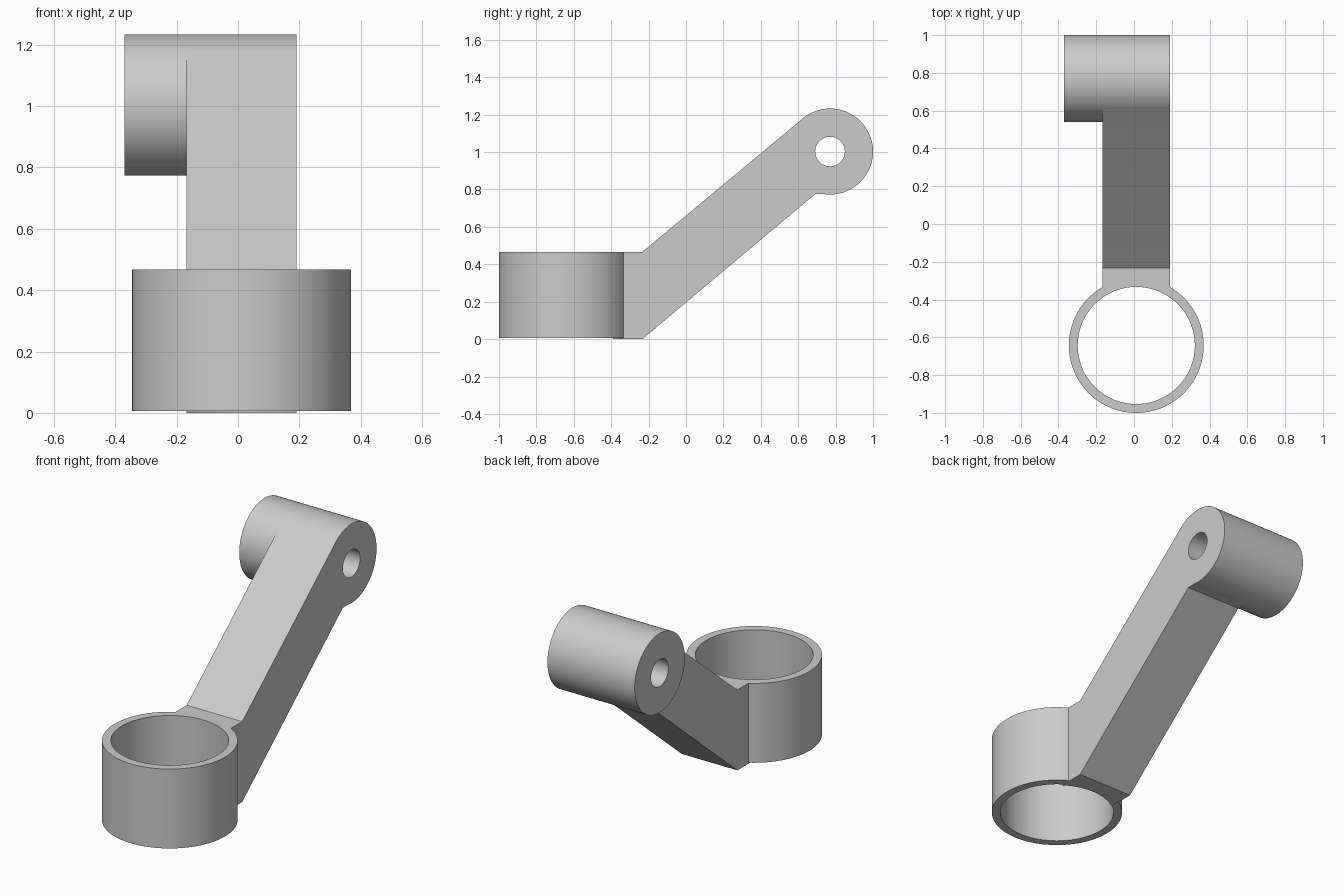
import bpy, bmesh, math
from mathutils import Matrix

if "Cube" in bpy.data.objects:
    bpy.data.objects.remove(bpy.data.objects["Cube"])


def make_object(name, bm):
    bmesh.ops.recalc_face_normals(bm, faces=bm.faces[:])
    mesh = bpy.data.meshes.new(name)
    bm.to_mesh(mesh)
    bm.free()
    obj = bpy.data.objects.new(name, mesh)
    bpy.context.collection.objects.link(obj)
    return obj


def cylinder(name, radius, length, centre, along_x=False):
    bm = bmesh.new()
    turn = Matrix.Rotation(math.pi / 2, 4, 'Y') if along_x else Matrix()
    bmesh.ops.create_cone(bm, cap_ends=True, segments=128, radius1=radius,
                          radius2=radius, depth=length,
                          matrix=Matrix.Translation(centre) @ turn)
    return make_object(name, bm)


def combine(target, tool, operation):
    mod = target.modifiers.new(operation.title(), 'BOOLEAN')
    mod.operation = operation
    mod.solver = 'EXACT'
    mod.object = tool
    bpy.context.view_layer.objects.active = target
    bpy.ops.object.modifier_apply(modifier=mod.name)
    bpy.data.objects.remove(tool, do_unlink=True)


# Sloping arm: side profile (y, z) extruded across x
profile = [(-0.45, 0.0), (-0.233, 0.0), (0.69, 0.775), (0.77, 0.775),
           (0.77, 1.0), (0.622, 1.178), (-0.233, 0.467), (-0.45, 0.467)]
bm = bmesh.new()
face = bm.faces.new([bm.verts.new((-0.167, y, z)) for y, z in profile])
new = bmesh.ops.extrude_face_region(bm, geom=[face])["geom"]
bmesh.ops.translate(bm, vec=(0.357, 0, 0),
                    verts=[v for v in new if isinstance(v, bmesh.types.BMVert)])
bracket = make_object("offset_arm_bracket", bm)

# Ring collar and pivot barrel joined to the arm
combine(bracket, cylinder("collar", 0.357, 0.461, (0.012, -0.643, 0.2365)), 'UNION')
combine(bracket, cylinder("pivot_barrel", 0.23, 0.56, (-0.09, 0.77, 1.003), True), 'UNION')

# Wide collar bore and narrow pivot hole, both right through
combine(bracket, cylinder("collar_bore", 0.31, 2, (0.012, -0.643, 0.3)), 'DIFFERENCE')
combine(bracket, cylinder("pivot_hole", 0.079, 2, (-0.09, 0.77, 1.003), True), 'DIFFERENCE')

# Smooth curved walls, crisp edges
bpy.ops.object.select_all(action='DESELECT')
bracket.select_set(True)
bpy.context.view_layer.objects.active = bracket
bpy.ops.object.shade_smooth_by_angle(angle=math.radians(20))
